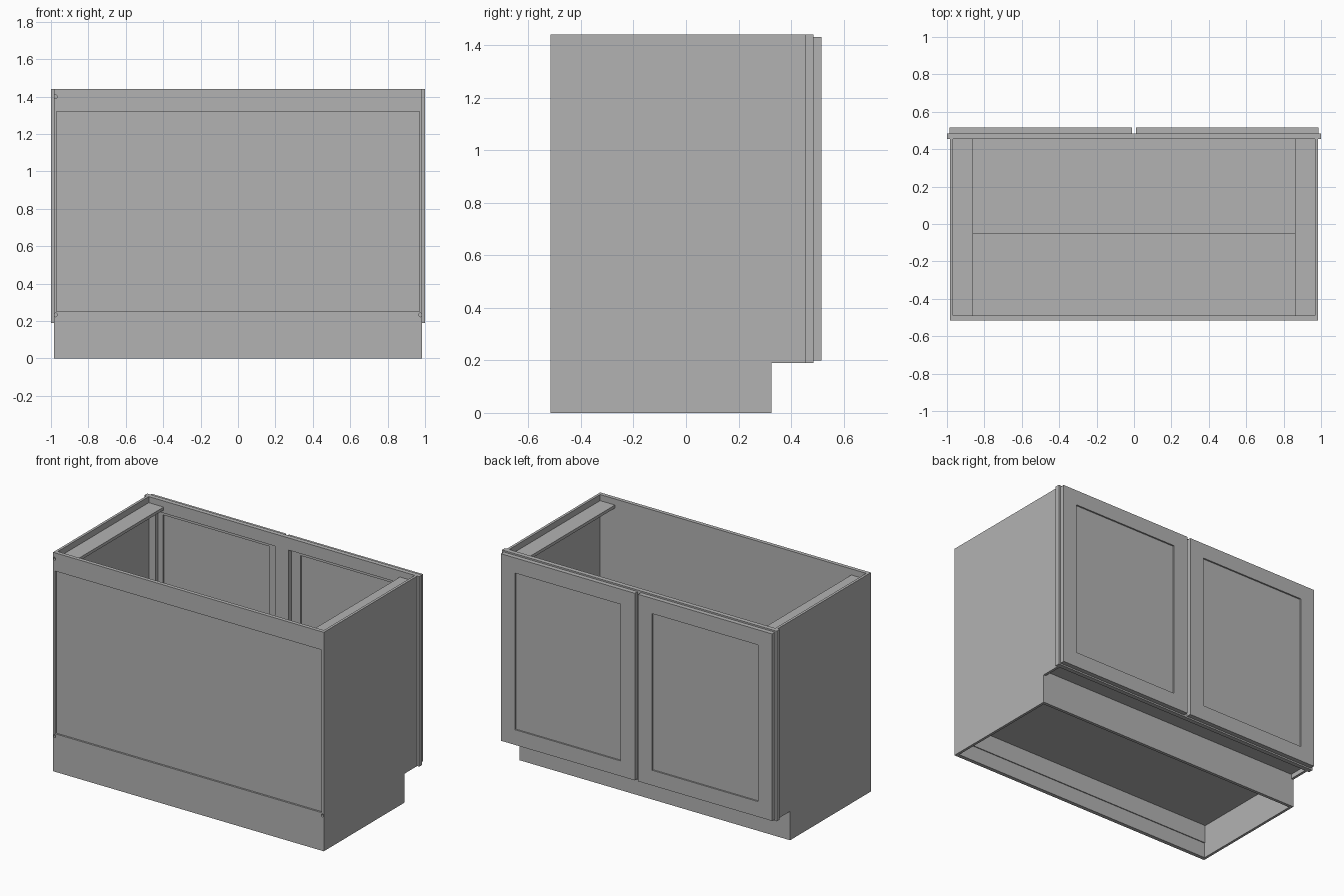
import bpy, bmesh
from mathutils import Vector

cube = bpy.data.objects.get("Cube")
if cube:
    bpy.data.objects.remove(cube, do_unlink=True)

GREY = (0.45, 0.45, 0.45, 1)
grey = bpy.data.materials.new("cabinet grey")
grey.use_nodes = True
grey.diffuse_color = GREY
grey.node_tree.nodes["Principled BSDF"].inputs["Base Color"].default_value = GREY


def finish(name, bm):
    mesh = bpy.data.meshes.new(name)
    bmesh.ops.recalc_face_normals(bm, faces=bm.faces[:])
    bm.to_mesh(mesh)
    bm.free()
    mesh.materials.append(grey)
    obj = bpy.data.objects.new(name, mesh)
    bpy.context.collection.objects.link(obj)
    return obj


def box_mesh(x, y, z):
    """Box spanning the three (low, high) ranges."""
    bm = bmesh.new()
    bmesh.ops.create_cube(bm, size=1)
    for v in bm.verts:
        v.co = [r[0] if c < 0 else r[1] for c, r in zip(v.co, (x, y, z))]
    return bm


def box(name, x, y, z):
    return finish(name, box_mesh(x, y, z))


def recessed_panel(name, x, y, z, inner_x, inner_z, depth, sides):
    """Board with a rectangular pocket sunk into its -y and/or +y face."""
    bm = box_mesh(x, y, z)
    mid_x, mid_z = sum(x) / 2, sum(z) / 2
    for side in sides:
        bm.normal_update()
        face = max(bm.faces, key=lambda f: f.normal.y * side * f.calc_area())
        bmesh.ops.inset_individual(bm, faces=[face], thickness=0.005)
        for v in face.verts:
            v.co.x = inner_x[v.co.x > mid_x]
            v.co.z = inner_z[v.co.z > mid_z]
        sunk = bmesh.ops.extrude_discrete_faces(bm, faces=[face])["faces"][0]
        for v in sunk.verts:
            v.co.y -= side * depth
    return finish(name, bm)


# Main levels
TOP, TOE, FLOOR = 1.44, 0.19, 0.22
OUT, IN = 0.985, 0.968
BACK, BACK_IN, FRAME, FRAME_OUT, DOOR_OUT = -0.515, -0.49, 0.455, 0.485, 0.515
KICK = 0.325

# Side panels with a toe notch, and corner braces under the rim
for label, s in (("left", 1), ("right", -1)):
    outline = [(BACK_IN, 0), (KICK, 0), (KICK, TOE), (FRAME, TOE), (FRAME, TOP), (BACK_IN, TOP)]
    bm = bmesh.new()
    face = bm.faces.new([bm.verts.new((s * IN, y, z)) for y, z in outline])
    wall = bmesh.ops.extrude_face_region(bm, geom=[face])["geom"]
    bmesh.ops.translate(bm, vec=Vector((s * (OUT - IN), 0, 0)),
                        verts=[v for v in wall if isinstance(v, bmesh.types.BMVert)])
    finish(label + "_side_panel", bm)
    box(label + "_top_brace", sorted((s * 0.86, s * IN)), (BACK_IN, FRAME), (1.38, 1.4))

# Plain rear board with its shallow pocket
board = recessed_panel("rear_board", (-OUT, OUT), (BACK, BACK_IN), (0, TOP),
                       (-0.97, 0.97), (0.25, 1.32), 0.012, (-1,))

# Small round corner holes in the rear board
bm = bmesh.new()
for x in (-0.975, 0.975):
    for z in (0.233, 1.4):
        new = bmesh.ops.create_cone(bm, cap_ends=True, segments=16, radius1=0.008,
                                    radius2=0.008, depth=0.03)["verts"]
        for v in new:
            v.co = (v.co.x + x, BACK + v.co.z, z + v.co.y * 1.3)
cutter = finish("corner_hole_cutter", bm)
cutter.hide_render = True
cutter.hide_viewport = True
cut = board.modifiers.new("corner_holes", "BOOLEAN")
cut.object = cutter
cut.operation = "DIFFERENCE"
cut.solver = "EXACT"

# Floor, half-depth shelf, toe kick and lower cleat
box("floor_panel", (-IN, IN), (BACK_IN, FRAME), (FLOOR, 0.245))
box("half_shelf", (-IN, IN), (BACK_IN, -0.05), (0.77, 0.79))
box("toe_kick", (-IN, IN), (KICK - 0.02, KICK), (0, FLOOR))
box("lower_cleat", (-IN, IN), (BACK_IN, BACK_IN + 0.006), (0.1, FLOOR))

# Face frame: rails and stiles
depth = (FRAME, FRAME_OUT)
box("frame_top_rail", (-1, 1), depth, (1.36, TOP))
box("frame_bottom_rail", (-1, 1), depth, (TOE, 0.26))
for label, x in (("left", (0.92, 1)), ("centre", (-0.05, 0.05)), ("right", (-1, -0.92))):
    box("frame_" + label + "_stile", x, depth, (0.26, 1.36))

# Pair of doors with a sunken centre on both faces
for label, s in (("left", 1), ("right", -1)):
    recessed_panel(label + "_door", sorted((s * 0.012, s * 0.987)), (FRAME_OUT, DOOR_OUT),
                   (0.2, 1.43), sorted((s * 0.115, s * 0.885)), (0.3, 1.33), 0.01, (1, -1))
